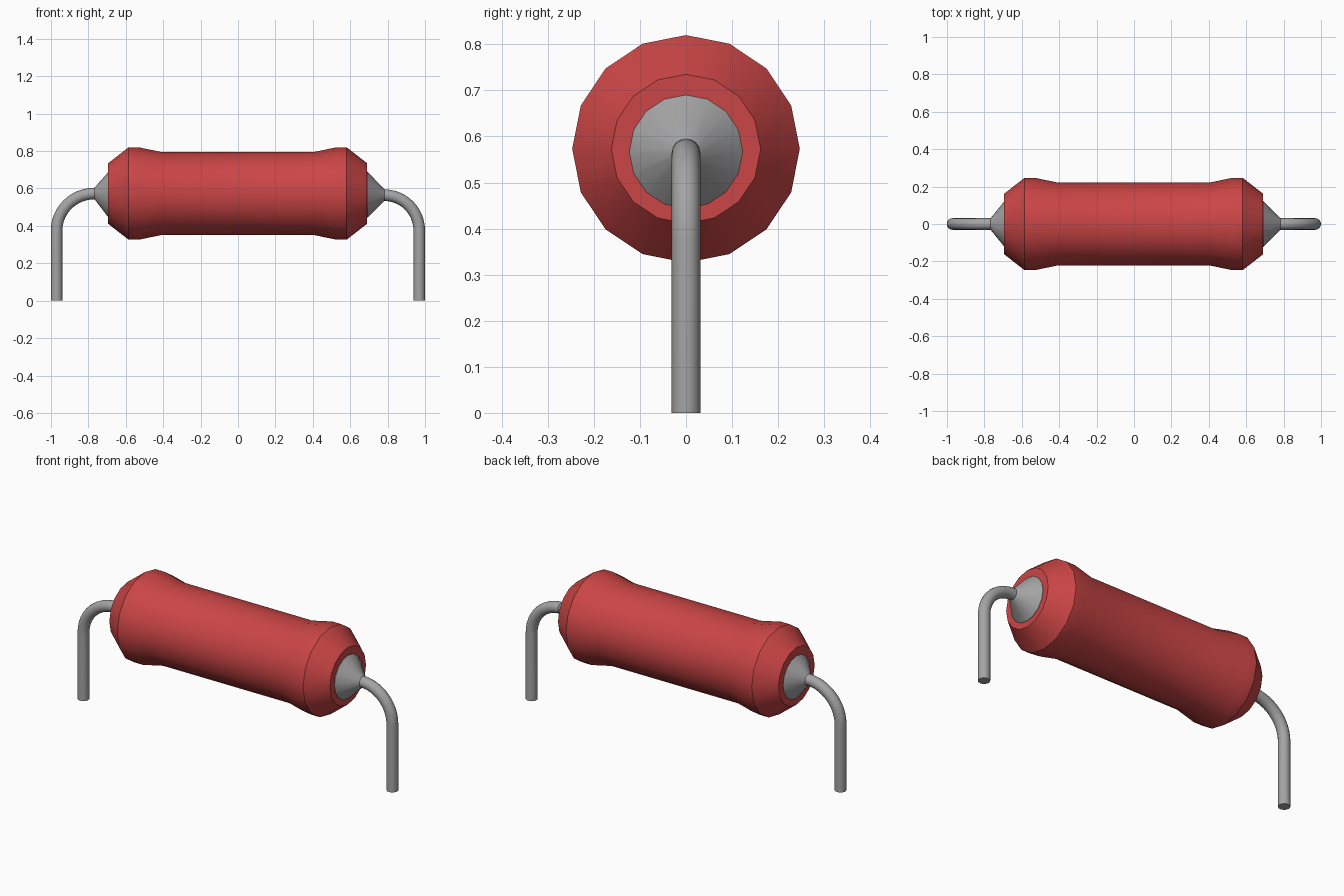
import bpy, bmesh, math

cube = bpy.data.objects.get("Cube")
if cube:
    bpy.data.objects.remove(cube, do_unlink=True)


def material(name, rgb, roughness, metallic=0.0):
    m = bpy.data.materials.new(name)
    m.use_nodes = True
    m.diffuse_color = (*rgb, 1)
    bsdf = m.node_tree.nodes["Principled BSDF"]
    bsdf.inputs["Base Color"].default_value = (*rgb, 1)
    bsdf.inputs["Roughness"].default_value = roughness
    return m


red = material("red coating", (0.60, 0.06, 0.06), 0.5)
grey = material("grey metal", (0.37, 0.37, 0.37), 0.4)


def loft(name, rings, sides, mat):
    """Skin circles given as (x, z, radius, heading in the xz plane)."""
    bm = bmesh.new()
    loops = []
    for x, z, r, a in rings:
        loop = []
        for i in range(sides):
            t = 2 * math.pi * i / sides
            u, v = r * math.cos(t), r * math.sin(t)
            loop.append(bm.verts.new((x - u * math.sin(a), v, z + u * math.cos(a))))
        loops.append(loop)
    for p, q in zip(loops, loops[1:]):
        for i in range(sides):
            j = (i + 1) % sides
            bm.faces.new((p[i], p[j], q[j], q[i]))
    bm.faces.new(loops[0])
    bm.faces.new(loops[-1])
    bmesh.ops.recalc_face_normals(bm, faces=bm.faces)
    mesh = bpy.data.meshes.new(name)
    bm.to_mesh(mesh)
    bm.free()
    mesh.materials.append(mat)
    ob = bpy.data.objects.new(name, mesh)
    bpy.context.collection.objects.link(ob)
    bpy.ops.object.select_all(action="DESELECT")
    ob.select_set(True)
    bpy.context.view_layer.objects.active = ob
    bpy.ops.object.shade_smooth_by_angle(angle=math.radians(30))
    return ob


# Body: waisted barrel with bulged, chamfered ends
half = [(0.692, 0.162), (0.583, 0.247), (0.529, 0.247), (0.408, 0.222)]
profile = [(-x, r) for x, r in half] + [(x, r) for x, r in reversed(half)]
loft("body", [(x - 0.002, 0.573, r, 0) for x, r in profile], 16, red)

# End cones and bent leads: side, label, cone tip x, lead height, leg x
for s, label, tip, z, leg in ((1, "left", 0.783, 0.564, 0.969),
                              (-1, "right", 0.767, 0.573, 0.970)):
    loft(label + "_cone", [(s * 0.685, 0.567, 0.123, 0),
                           (s * 0.692, 0.567, 0.123, 0),
                           (s * tip, z, 0.031, 0)], 16, grey)

    # Lead: short run out of the cone, quarter bend, straight leg
    bend_z = 0.375
    rings = [(s * (tip - 0.03), z, 0.030, 0)]
    for k in range(13):
        a = math.pi / 2 * k / 12
        rings.append((s * (tip + (leg - tip) * math.sin(a)),
                      bend_z + (z - bend_z) * math.cos(a), 0.031, -s * a))
    rings.append((s * leg, 0, 0.031, -s * math.pi / 2))
    loft(label + "_lead", rings, 16, grey)
